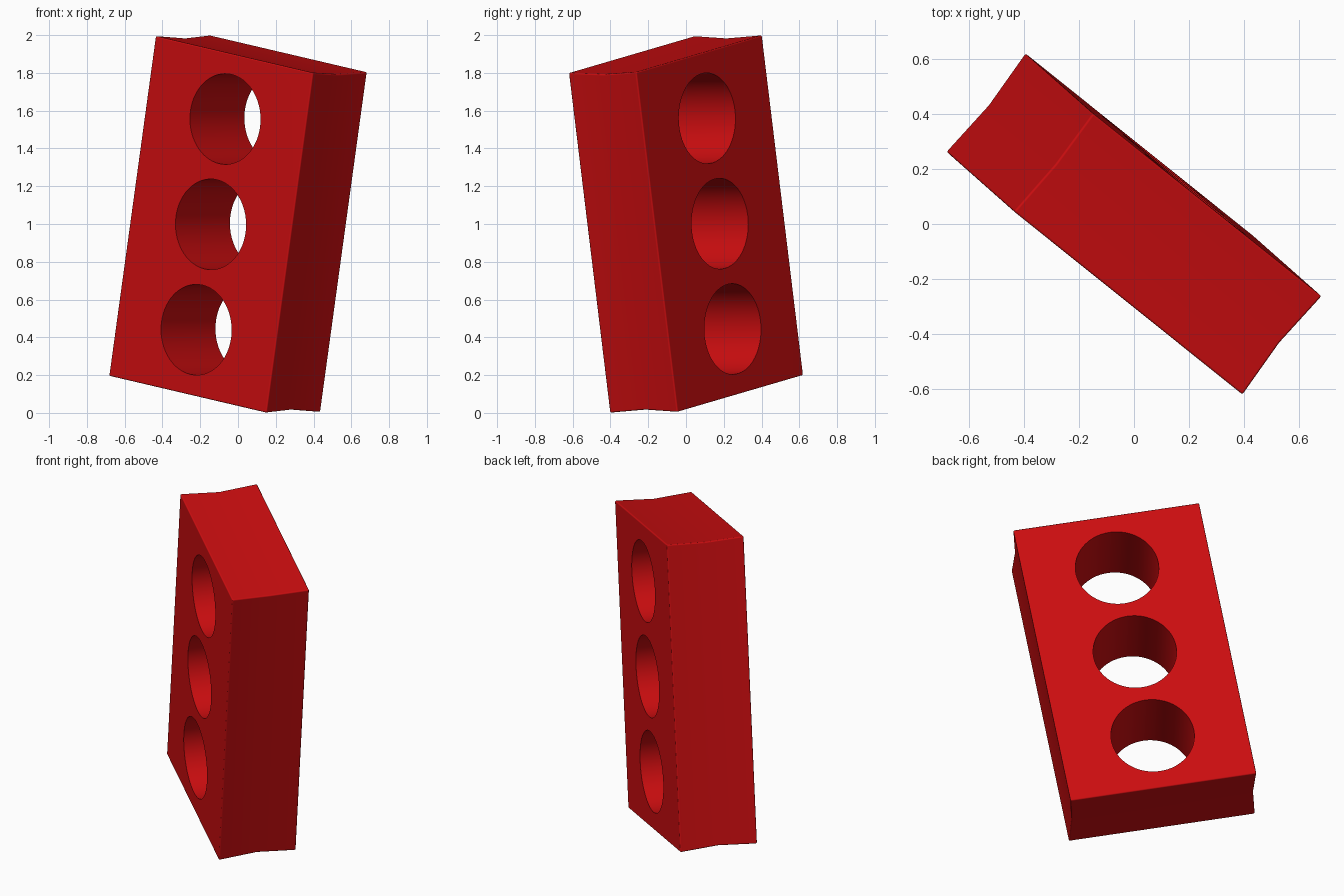
import bpy
import bmesh
from math import radians
from mathutils import Matrix, Vector

cube = bpy.data.objects.get("Cube")
if cube:
    bpy.data.objects.remove(cube, do_unlink=True)

HALF_W, HALF_D, HALF_L = 0.543, 0.23, 0.915
WAIST = 0.012            # the sides pinch in slightly at mid depth
HOLE_R, HOLE_STEP = 0.24, 0.567

red = bpy.data.materials.new("brick red")
red.use_nodes = True
colour = (0.6, 0.004, 0.005, 1)
red.diffuse_color = colour
red.node_tree.nodes["Principled BSDF"].inputs["Base Color"].default_value = colour

# Tilted axes of the brick: across, through and along
across = Vector((0.768, -0.615, -0.180)).normalized()
along = Vector((0.137, -0.121, 0.983))
along = (along - across * along.dot(across)).normalized()
through = along.cross(across)
pose = Matrix((across, through, along)).transposed().to_4x4()
pose.translation = (0, 0, 1)


def finish(bm, name):
    bmesh.ops.recalc_face_normals(bm, faces=bm.faces)
    mesh = bpy.data.meshes.new(name)
    bm.to_mesh(mesh)
    bm.free()
    mesh.materials.append(red)
    obj = bpy.data.objects.new(name, mesh)
    bpy.context.collection.objects.link(obj)
    return obj


# Body: three rectangles lofted front to back, the middle one smaller
bm = bmesh.new()
rings = []
for depth, inset in ((-HALF_D, 0), (0, WAIST), (HALF_D, 0)):
    w, l = HALF_W - inset, HALF_L - inset
    rings.append([bm.verts.new((sx * w, depth, sz * l))
                  for sx, sz in ((-1, -1), (1, -1), (1, 1), (-1, 1))])
for a, b in zip(rings, rings[1:]):
    for i in range(4):
        j = (i + 1) % 4
        bm.faces.new((a[i], a[j], b[j], b[i]))
bm.faces.new(rings[0])
bm.faces.new(rings[-1])
bmesh.ops.recalc_face_normals(bm, faces=bm.faces)

# Softly rounded rims and corners
edges = [e for e in bm.edges if e.calc_face_angle() > 1]
bmesh.ops.bevel(bm, geom=edges, offset=0.008, segments=3, profile=0.5, affect='EDGES')
brick = finish(bm, "brick")

# Three round holes straight through the brick
bm = bmesh.new()
for k in (-1, 0, 1):
    place = Matrix.Translation((0, 0, k * HOLE_STEP)) @ Matrix.Rotation(radians(90), 4, 'X')
    bmesh.ops.create_cone(bm, cap_ends=True, segments=64, radius1=HOLE_R,
                          radius2=HOLE_R, depth=HALF_D * 4, matrix=place)
cutter = finish(bm, "hole_cutter")
cutter.hide_render = True

cut = brick.modifiers.new("holes", 'BOOLEAN')
cut.operation = 'DIFFERENCE'
cut.solver = 'EXACT'
cut.object = cutter
bpy.ops.object.select_all(action='DESELECT')
bpy.context.view_layer.objects.active = brick
brick.select_set(True)
bpy.ops.object.modifier_apply(modifier=cut.name)
bpy.data.objects.remove(cutter, do_unlink=True)

# Smooth rims and hole walls, flat faces kept flat
bpy.ops.object.shade_smooth_by_angle(angle=radians(40))
brick.modifiers.new("even_shading", 'WEIGHTED_NORMAL').keep_sharp = True
brick.matrix_world = pose
